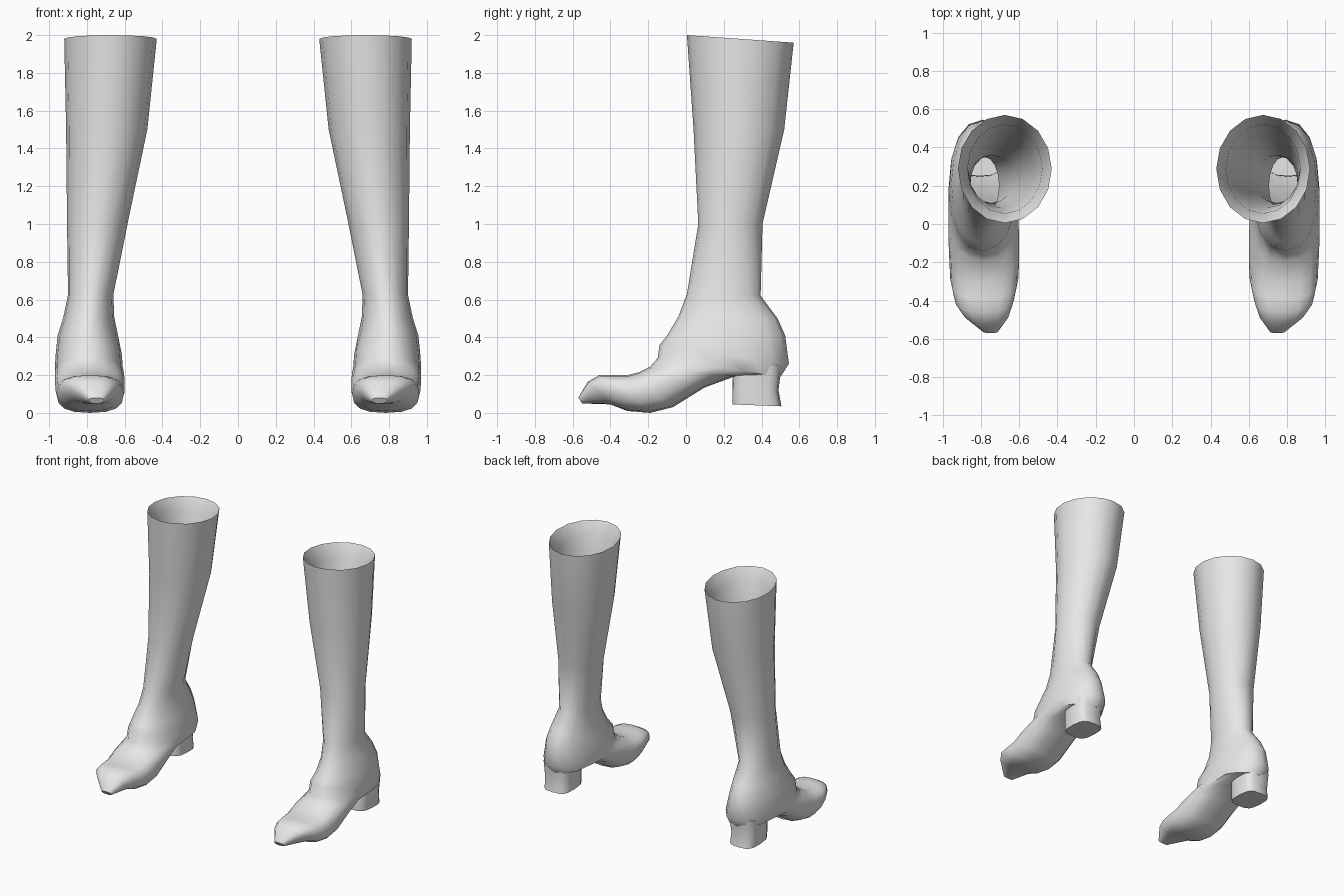
import bpy, bmesh, math

if "Cube" in bpy.data.objects:
    bpy.data.objects.remove(bpy.data.objects["Cube"])

SIDES = 16
leather = bpy.data.materials.new("light_grey_leather")
leather.diffuse_color = (0.8, 0.8, 0.8, 1)
leather.use_nodes = True
leather.node_tree.nodes["Principled BSDF"].inputs["Base Color"].default_value = leather.diffuse_color


def ring(bm, section, e):
    """Superellipse from front (y, z) to back (y, z), between two x limits."""
    fy, fz, by, bz, x0, x1 = section
    verts = []
    for i in range(SIDES):
        t = 2 * math.pi * i / SIDES
        u = math.copysign(abs(math.cos(t)) ** e, math.cos(t))
        v = math.copysign(abs(math.sin(t)) ** e, math.sin(t))
        k = (1 + u) / 2
        verts.append(bm.verts.new(((x0 + x1) / 2 + v * (x1 - x0) / 2,
                                   by + (fy - by) * k, bz + (fz - bz) * k)))
    return verts


def inset(section, gap, drop=0.0):
    """Shrink a section to make the lining inside it."""
    fy, fz, by, bz, x0, x1 = section
    return (fy + gap, fz - drop, by - gap, bz - drop, x0 + gap, x1 - gap)


def loft(name, sections, squareness, cap_start=False):
    """Skin a list of sections and mirror the part to make the pair."""
    bm = bmesh.new()
    rings = [ring(bm, s, squareness(s)) for s in sections]
    for a, b in zip(rings, rings[1:]):
        for i in range(SIDES):
            j = (i + 1) % SIDES
            bm.faces.new((a[i], a[j], b[j], b[i]))
    if cap_start:
        bm.faces.new(rings[0])
    bm.faces.new(rings[-1])
    bmesh.ops.recalc_face_normals(bm, faces=bm.faces[:])
    me = bpy.data.meshes.new(name)
    bm.to_mesh(me)
    bm.free()
    for p in me.polygons:
        p.use_smooth = True
    me.set_sharp_from_angle(angle=math.radians(45))
    me.materials.append(leather)
    ob = bpy.data.objects.new(name, me)
    bpy.context.collection.objects.link(ob)
    ob.modifiers.new("pair", 'MIRROR').use_axis[0] = True


# Shaft from the rim down to the ankle
shaft = [
    (0.005, 2.0, 0.57, 1.96, 0.43, 0.92),
    (0.04, 1.5, 0.52, 1.5, 0.48, 0.91),
    (0.065, 1.0, 0.405, 1.0, 0.585, 0.905),
    (0.005, 0.63, 0.395, 0.62, 0.66, 0.9),
]
# Heel counter and instep
ankle = [
    (-0.04, 0.51, 0.485, 0.5, 0.655, 0.925),
    (-0.1, 0.41, 0.525, 0.41, 0.635, 0.955),
    (-0.14, 0.36, 0.545, 0.26, 0.615, 0.965),
    (-0.15, 0.29, 0.5, 0.19, 0.61, 0.97),
]
# Arch, ball and toe
foot = [
    (-0.19, 0.245, 0.25, 0.19, 0.605, 0.97),
    (-0.25, 0.215, 0.1, 0.135, 0.6, 0.97),
    (-0.31, 0.2, -0.07, 0.03, 0.6, 0.965),
    (-0.39, 0.2, -0.19, 0.0, 0.605, 0.96),
    (-0.46, 0.2, -0.31, 0.01, 0.625, 0.94),
    (-0.52, 0.165, -0.4, 0.045, 0.65, 0.89),
    (-0.57, 0.08, -0.55, 0.05, 0.71, 0.79),
]
# Turned-in lip and lining, offset from the shaft
lining = [inset(s, 0.045) for s in reversed(shaft[1:])]
lining.append(inset(shaft[0], 0.05, 0.1))

loft("boot_upper", lining + shaft + ankle + foot,
     lambda s: 1.0 if s[1] > 0.4 else 0.9 if s[2] > 0.2 else 0.76)

# Block heel
loft("block_heel", [
    (0.245, 0.045, 0.505, 0.035, 0.7, 0.91),
    (0.245, 0.12, 0.49, 0.12, 0.7, 0.915),
    (0.25, 0.25, 0.505, 0.25, 0.69, 0.92),
], lambda s: 0.6, cap_start=True)
